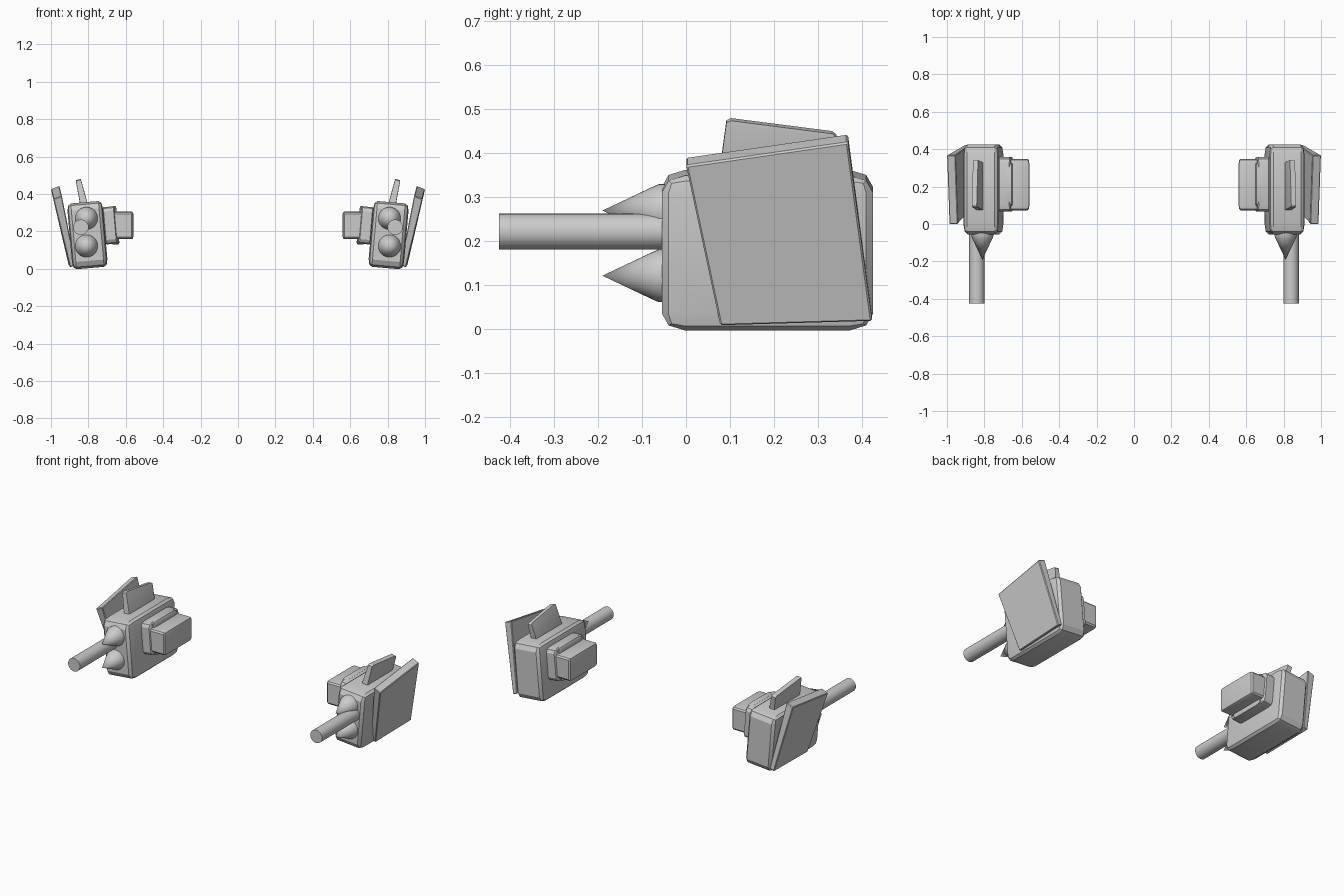
import bpy, bmesh, math
from mathutils import Matrix, Vector

old = bpy.data.objects.get("Cube")
if old:
    bpy.data.objects.remove(old, do_unlink=True)

grey = bpy.data.materials.new("plain_grey")
grey.use_nodes = True
GREY = (0.6, 0.6, 0.6, 1)
grey.diffuse_color = GREY
grey.node_tree.nodes["Principled BSDF"].inputs["Base Color"].default_value = GREY


def place(name, bm, matrix):
    """Make the part on the left pod and its reflection on the right pod."""
    for side, sign in (("left", 1), ("right", -1)):
        copy = bm.copy()
        copy.transform(Matrix.Diagonal((sign, 1, 1, 1)) @ matrix)
        bmesh.ops.recalc_face_normals(copy, faces=copy.faces)
        mesh = bpy.data.meshes.new(f"{side}_{name}")
        copy.to_mesh(mesh)
        copy.free()
        mesh.materials.append(grey)
        obj = bpy.data.objects.new(f"{side}_{name}", mesh)
        bpy.context.collection.objects.link(obj)
        bpy.ops.object.select_all(action="DESELECT")
        obj.select_set(True)
        bpy.context.view_layer.objects.active = obj
        bpy.ops.object.shade_smooth_by_angle(angle=math.radians(25))
    bm.free()


def bevel(bm, width, segments=1):
    bmesh.ops.bevel(bm, geom=bm.edges[:], offset=width, segments=segments,
                    profile=0.5, affect="EDGES")


def box(name, centre, size, roll=0, pitch=0, width=0.1, segments=2, taper=1):
    """Chamfered box; the chamfer stretches with the box."""
    bm = bmesh.new()
    bmesh.ops.create_cube(bm, size=1)
    bevel(bm, width, segments)
    for v in bm.verts:
        if v.co.z > 0:
            v.co.x *= taper
    place(name, bm, Matrix.Translation(centre)
          @ Matrix.Rotation(math.radians(roll), 4, "Y")
          @ Matrix.Rotation(math.radians(pitch), 4, "X")
          @ Matrix.Diagonal((*size, 1)))


def lathe(name, profile, centre, steps=32):
    """Spin (radius, y) points around the y axis."""
    bm = bmesh.new()
    verts = [bm.verts.new((r, y, 0)) for r, y in profile]
    edges = [bm.edges.new(pair) for pair in zip(verts, verts[1:])]
    bmesh.ops.spin(bm, geom=verts + edges, cent=(0, 0, 0), axis=(0, 1, 0),
                   angle=math.tau, steps=steps)
    bmesh.ops.remove_doubles(bm, verts=bm.verts, dist=0.0001)
    place(name, bm, Matrix.Translation(centre))


# Pod body, leaning outward
box("pod_body", (0.805, 0.185, 0.18), (0.19, 0.48, 0.353), roll=5, width=0.11)

# Barrel and the two spikes on the front
lathe("barrel", [(0, -0.425), (0.041, -0.425), (0.041, 0), (0, 0)], (0.84, 0, 0.222))
for name, z in (("upper_spike", 0.27), ("lower_spike", 0.122)):
    lathe(name, [(0, -0.19), (0.053, -0.078), (0.06, -0.062), (0.06, 0), (0, 0)],
          (0.81, 0, z))

# Stepped block on the inner side
box("inner_mount", (0.685, 0.212, 0.232), (0.07, 0.29, 0.2), roll=5, width=0.12)
box("mount_rib", (0.662, 0.212, 0.232), (0.04, 0.23, 0.205), roll=5)
box("inner_block", (0.617, 0.211, 0.232), (0.115, 0.275, 0.148), width=0.09)

# Fin on top, tipped forward
box("top_fin", (0.833, 0.207, 0.385), (0.042, 0.252, 0.16), roll=13, pitch=-7.5,
    width=0.04, segments=1, taper=0.7)

# Outer armour plate: skewed slab, thinner at its lower edge
bm = bmesh.new()
outer = [Vector(p) for p in ((0.987, 0, 0.372), (1.0, 0.368, 0.425),
                             (0.905, 0.423, 0.018), (0.898, 0.078, 0.008))]
thick = Vector((-0.045, 0, 0.019))
inner = [p + thick * (1 if i < 2 else 0.65) for i, p in enumerate(outer)]
a = [bm.verts.new(p) for p in outer]
b = [bm.verts.new(p) for p in inner]
bm.faces.new(a)
bm.faces.new(b[::-1])
for i in range(4):
    j = (i + 1) % 4
    bm.faces.new((a[i], b[i], b[j], a[j]))
bevel(bm, 0.004)
place("armour_plate", bm, Matrix.Identity(4))
